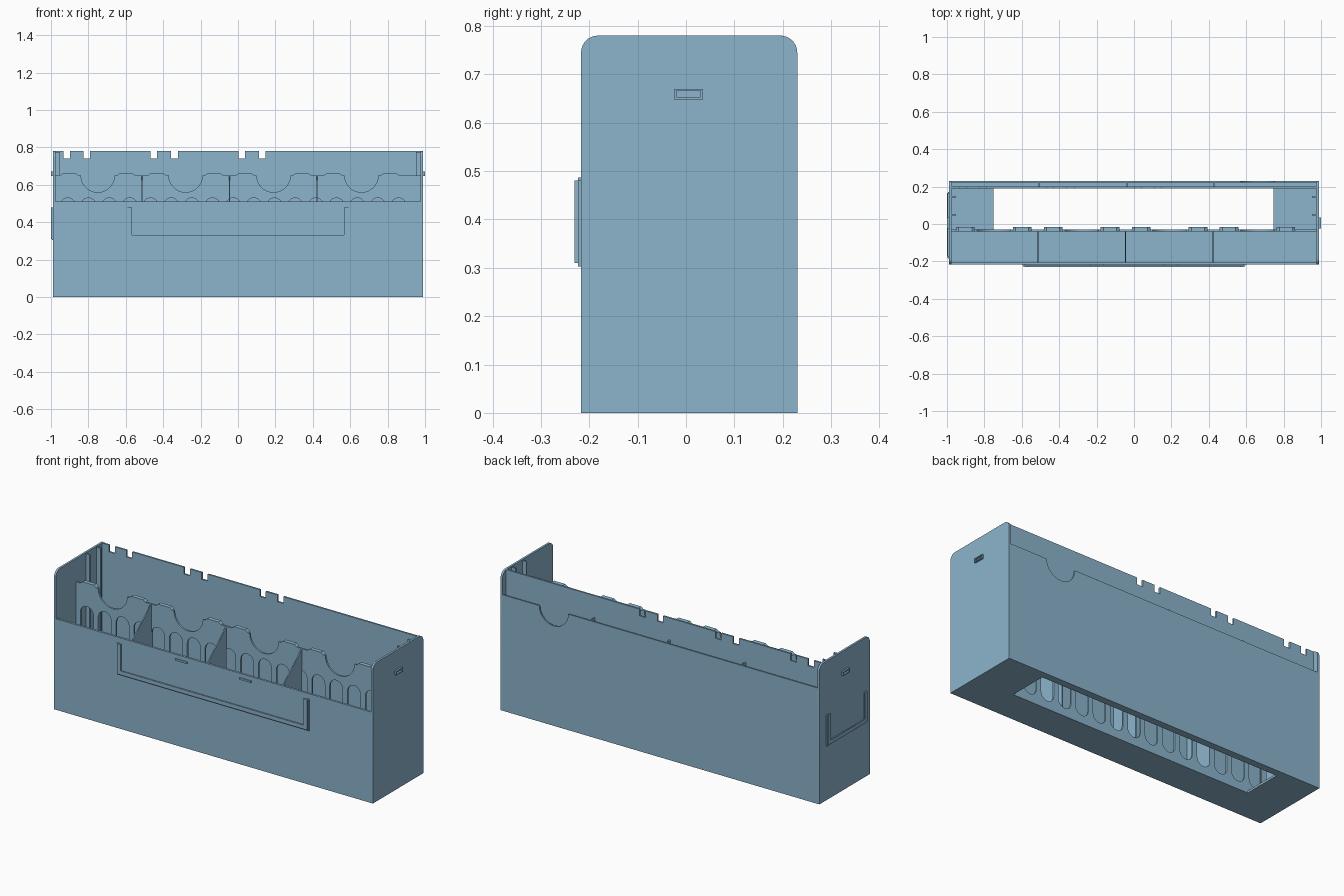
import bpy, bmesh
from math import sin, cos, pi, radians
from mathutils import Matrix

cube = bpy.data.objects.get("Cube")
if cube:
    bpy.data.objects.remove(cube)

blue = bpy.data.materials.new("dusty blue plastic")
blue.use_nodes = True
COLOUR = (0.262, 0.456, 0.604, 1)
blue.diffuse_color = COLOUR
blue.node_tree.nodes["Principled BSDF"].inputs["Base Color"].default_value = COLOUR

# Local (u, v, w) axes for plates lying across each world axis
FRAMES = {
    "x": Matrix(((0, 0, 1, 0), (1, 0, 0, 0), (0, 1, 0, 0), (0, 0, 0, 1))),
    "y": Matrix(((1, 0, 0, 0), (0, 0, -1, 0), (0, 1, 0, 0), (0, 0, 0, 1))),
    "z": Matrix.Identity(4),
}


def plate(name, axis, lo, hi, *outlines):
    """Extrude an outline (further outlines are holes) from lo to hi along an axis."""
    curve = bpy.data.curves.new(name, "CURVE")
    curve.dimensions, curve.fill_mode = "2D", "BOTH"
    curve.extrude = (hi - lo) / 2
    for pts in outlines:
        s = curve.splines.new("POLY")
        s.points.add(len(pts) - 1)
        for p, (u, v) in zip(s.points, pts):
            p.co = (u, v, 0, 1)
        s.use_cyclic_u = True
    temp = bpy.data.objects.new(name, curve)
    bpy.context.collection.objects.link(temp)
    bpy.context.view_layer.update()
    mesh = bpy.data.meshes.new_from_object(
        temp.evaluated_get(bpy.context.evaluated_depsgraph_get()))
    bpy.data.objects.remove(temp)
    mid = (lo + hi) / 2
    shift = Matrix.Translation([mid if a == axis else 0 for a in "xyz"])
    mesh.transform(shift @ FRAMES[axis])
    bm = bmesh.new()
    bm.from_mesh(mesh)
    bmesh.ops.remove_doubles(bm, verts=bm.verts, dist=0.0001)
    bmesh.ops.recalc_face_normals(bm, faces=bm.faces)
    bm.to_mesh(mesh)
    bm.free()
    mesh.shade_smooth()
    mesh.set_sharp_from_angle(angle=radians(30))
    mesh.materials.clear()
    mesh.materials.append(blue)
    ob = bpy.data.objects.new(name, mesh)
    bpy.context.collection.objects.link(ob)
    return ob


def rect(u0, v0, u1, v1):
    return [(u0, v0), (u1, v0), (u1, v1), (u0, v1)]


def arc(u, v, r, a0, a1, n=14):
    return [(u + r * cos(a0 + (a1 - a0) * i / n), v + r * sin(a0 + (a1 - a0) * i / n))
            for i in range(n + 1)]


def scoop_wall(top, scoops, r=0.09):
    """Wall outline whose top edge dips in half circles."""
    pts = [(IN, FLOOR), (IN, top)]
    for u in sorted(scoops, reverse=True):
        pts += arc(u, top, r, 0, -pi)
    return pts + [(-IN, top), (-IN, FLOOR)]


def u_shape(a, b, low, high, w):
    return [(a, high), (a, low), (b, low), (b, high),
            (b - w, high), (b - w, low + w), (a + w, low + w), (a + w, high)]


OUT, IN = 0.989, 0.977
FRONT, BACK, TOP, RIM, LEDGE, FLOOR = -0.217, 0.23, 0.78, 0.51, 0.65, 0.012
SCOOPS = [-0.75 + 0.47 * i for i in range(4)]
DIVIDERS = [-0.513 + 0.468 * i for i in range(3)]

# Floor with a long opening
plate("floor", "z", 0, FLOOR, rect(-IN, FRONT, IN, BACK), rect(-0.75, -0.03, 0.745, 0.19))

# Side walls with rounded upper corners
R = 0.035
side = [(FRONT, 0), (BACK, 0)] + arc(BACK - R, TOP - R, R, 0, pi / 2, 8) \
    + arc(FRONT + R, TOP - R, R, pi / 2, pi, 8)
for label, s in (("left", 1), ("right", -1)):
    lo, hi = sorted((s * IN, s * OUT))
    plate(label + "_wall", "x", lo, hi, side)
    # Small raised catch around a slot
    lo, hi = sorted((s * OUT, s * 0.999))
    plate(label + "_catch", "x", lo, hi, rect(-0.025, 0.648, 0.035, 0.67),
          rect(-0.02, 0.653, 0.03, 0.666))
    # Guide ribs inside
    lo, hi = sorted((s * 0.953, s * IN))
    for y in (0.05, 0.147):
        plate(label + "_guide_rib", "x", lo, hi, rect(y - 0.004, FLOOR, y + 0.004, TOP - 0.005))

# Front wall
plate("front_wall", "y", FRONT, FRONT + 0.012, rect(-IN, FLOOR, IN, RIM))

# Divider wall with finger scoops and rounded slots
slots = []
for i in range(17):
    u = -0.91 + 0.1105 * i
    slots.append(arc(u, 0.49, 0.04, 0, pi, 10) + arc(u, 0.085, 0.04, pi, 2 * pi, 10))
plate("middle_wall", "y", -0.04, -0.03, scoop_wall(LEDGE, SCOOPS), *slots)

# Lips on both sides of each scoop
for c in SCOOPS:
    for d in (-0.152, 0.152):
        u = c + d
        plate("scoop_lip", "y", -0.04, -0.017,
              [(u - 0.05, LEDGE), (u + 0.05, LEDGE), (u + 0.035, 0.661), (u - 0.035, 0.661)])

# Sloped partitions of the front bins and the thin rear pocket's partitions
for u in DIVIDERS:
    plate("bin_partition", "x", u - 0.003, u + 0.003,
          [(FRONT + 0.012, FLOOR), (-0.04, FLOOR), (-0.04, LEDGE), (FRONT + 0.012, RIM)])
    plate("rear_partition", "x", u + 0.001, u + 0.009, rect(0.2, FLOOR, 0.222, 0.658))

# Rear inner wall with notched top edge
back = [(-IN, FLOOR), (IN, FLOOR), (IN, TOP)]
for u in (0.13, 0.02, -0.34, -0.45, -0.808, -0.915):
    back += [(u + 0.018, TOP), (u + 0.018, 0.742), (u - 0.018, 0.742), (u - 0.018, TOP)]
back.append((-IN, TOP))
plate("rear_inner_wall", "y", 0.19, 0.2, back)

# Rear outer wall with one scoop
plate("rear_outer_wall", "y", 0.222, BACK, scoop_wall(LEDGE, SCOOPS[-1:]))

# Label holder on the front, with two retaining tabs
plate("front_label_rail", "y", -0.223, FRONT, u_shape(-0.595, 0.595, 0.303, 0.48, 0.012))
plate("front_label_lip", "y", -0.23, -0.223, u_shape(-0.59, 0.59, 0.31, 0.48, 0.022))
for u in (-0.198, 0.198):
    plate("front_label_tab", "y", -0.223, FRONT, rect(u - 0.037, 0.477, u + 0.037, 0.487))

# Label holder on the right side
plate("side_label_rail", "x", -0.994, -OUT, u_shape(-0.184, 0.172, 0.305, 0.48, 0.012))
plate("side_label_lip", "x", -1.0, -0.994, u_shape(-0.179, 0.167, 0.31, 0.48, 0.022))
